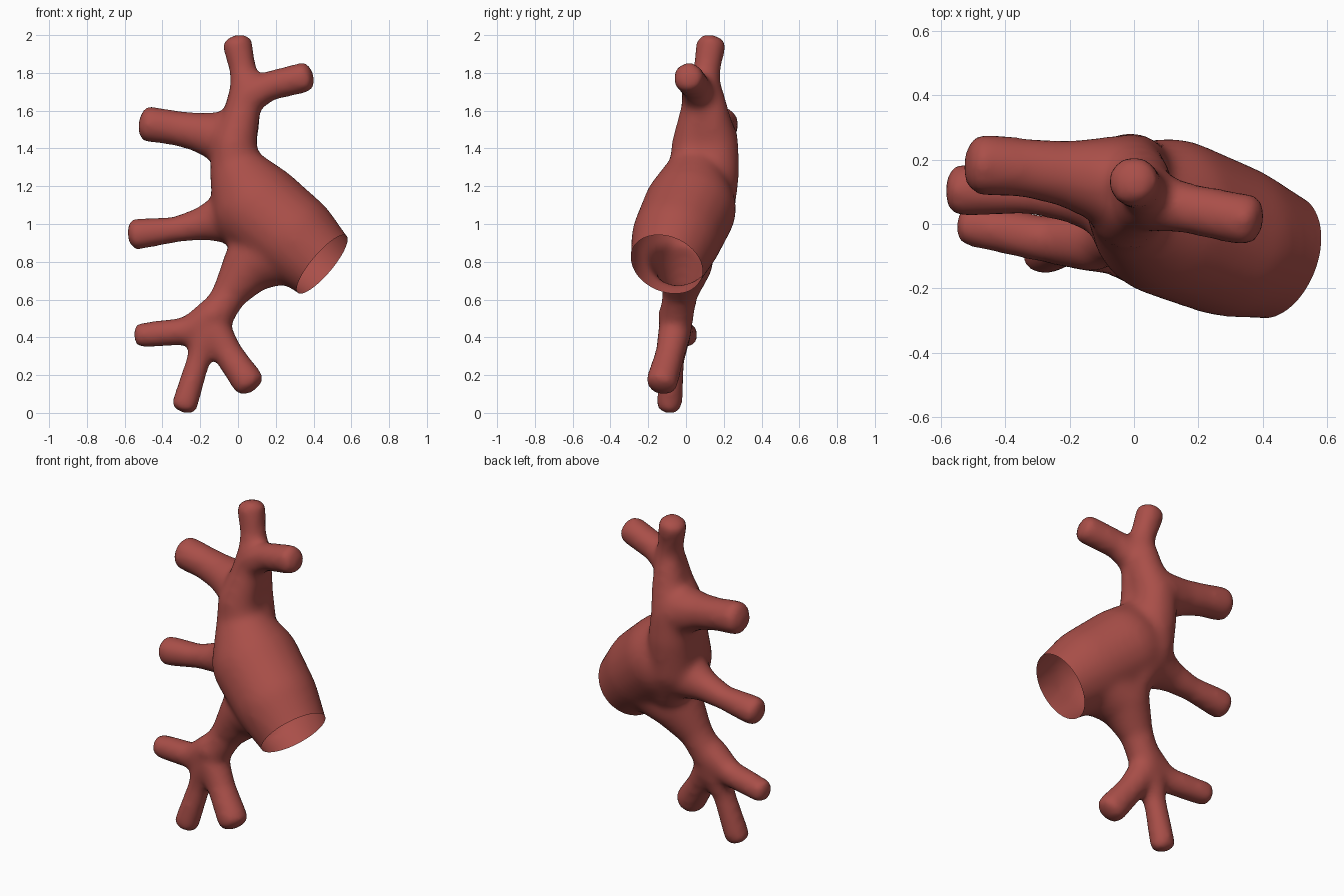
import bpy, bmesh
from mathutils import Vector, Matrix

cube = bpy.data.objects.get("Cube")
if cube:
    bpy.data.objects.remove(cube, do_unlink=True)

red = bpy.data.materials.new("vessel red")
red.use_nodes = True
colour = (0.40, 0.078, 0.066, 1)
red.diffuse_color = colour
red.node_tree.nodes["Principled BSDF"].inputs["Base Color"].default_value = colour

# Each path runs through x, y, z, radius; a branch ends in a blunt tip
trunk = [(.58, -.16, .66, .19), (.445, -.10, .785, .197), (.29, -.05, .93, .24),
         (.11, .02, 1.08, .248), (-.01, .05, 1.29, .14), (-.02, .04, 1.42, .118),
         (.02, .06, 1.58, .095), (.05, .08, 1.72, .088)]
back_ridge = [(.03, .12, 1.70, .078), (.02, .13, 1.58, .10), (-.02, .16, 1.42, .12),
              (-.01, .155, 1.28, .13), (0, .12, 1.08, .14), (.06, .07, .92, .12)]
lower_neck = [(.24, -.04, .87, .19), (.08, -.01, .80, .155), (-.04, -.03, .64, .095),
              (-.12, -.05, .50, .09), (-.16, -.06, .41, .085)]
branches = [
    [(.05, .09, 1.70, .09), (.025, .11, 1.82, .073), (-.005, .135, 1.96, .082)],
    [(.05, .07, 1.67, .095), (.16, .05, 1.73, .08), (.36, .01, 1.778, .083)],
    [(-.05, .13, 1.45, .145), (-.20, .155, 1.485, .105), (-.34, .175, 1.51, .093),
     (-.48, .185, 1.53, .097)],
    [(-.03, .08, 1.04, .145), (-.18, .09, 1.005, .09), (-.33, .10, .97, .07),
     (-.545, .105, .945, .085)],
    [(-.13, -.055, .52, .095), (-.26, -.05, .435, .075), (-.52, 0, .41, .069)],
    [(-.17, -.06, .40, .085), (-.21, -.07, .28, .064), (-.285, -.09, .035, .072)],
    [(-.12, -.06, .43, .09), (-.05, -.085, .31, .08), (.06, -.13, .155, .088)],
]

# Unit ball points shared by every joint
ball = bmesh.new()
bmesh.ops.create_icosphere(ball, subdivisions=3, radius=1)
ball_points = [v.co.copy() for v in ball.verts]
ball.free()


def add_tube(bm, path, blunt):
    """Joins each pair of balls along the path by their convex hull."""
    for a, b in zip(path, path[1:]):
        axis = Vector(b[:3]) - Vector(a[:3])
        turn = axis.to_track_quat('Z', 'Y').to_matrix()
        verts = []
        for end in (a, b):
            squash = .5 if blunt and end is path[-1] else 1
            shape = turn @ Matrix.Diagonal((1, 1, squash)) * end[3]
            verts += [bm.verts.new(Vector(end[:3]) + shape @ p) for p in ball_points]
        bmesh.ops.convex_hull(bm, input=verts)
        loose = [v for v in verts if v.is_valid and not v.link_faces]
        bmesh.ops.delete(bm, geom=loose, context='VERTS')


bm = bmesh.new()
for core in (trunk, back_ridge, lower_neck):
    add_tube(bm, core, False)
for branch in branches:
    add_tube(bm, branch, True)
bmesh.ops.recalc_face_normals(bm, faces=bm.faces)
mesh = bpy.data.meshes.new("branching_vessel")
bm.to_mesh(mesh)
bm.free()
vessel = bpy.data.objects.new("branching_vessel", mesh)
bpy.context.collection.objects.link(vessel)

# Fuse the tubes into one skin with soft forks
fuse = vessel.modifiers.new("fuse", 'REMESH')
fuse.mode = 'VOXEL'
fuse.voxel_size = .018
soften = vessel.modifiers.new("soften", 'SMOOTH')
soften.factor = .5
soften.iterations = 20
graph = bpy.context.evaluated_depsgraph_get()
skin = bpy.data.meshes.new_from_object(vessel.evaluated_get(graph))
vessel.modifiers.clear()
vessel.data = skin

# Cut the wide mouth open, leaving a hollow shell
mouth = Vector((.445, -.10, .785))
outward = Vector((.73, -.28, -.62)).normalized()
bm = bmesh.new()
bm.from_mesh(skin)
near = [f for f in bm.faces if f.calc_center_median().x > .2 and f.calc_center_median().z < 1.3]
geom = set(near) | {e for f in near for e in f.edges} | {v for f in near for v in f.verts}
bmesh.ops.bisect_plane(bm, geom=list(geom), plane_co=mouth, plane_no=outward)
beyond = [f for f in bm.faces if f.calc_center_median().x > .2
          and (f.calc_center_median() - mouth).dot(outward) > 0]
bmesh.ops.delete(bm, geom=beyond, context='FACES')
bm.to_mesh(skin)
bm.free()

skin.materials.clear()
skin.materials.append(red)
skin.polygons.foreach_set("use_smooth", [True] * len(skin.polygons))
